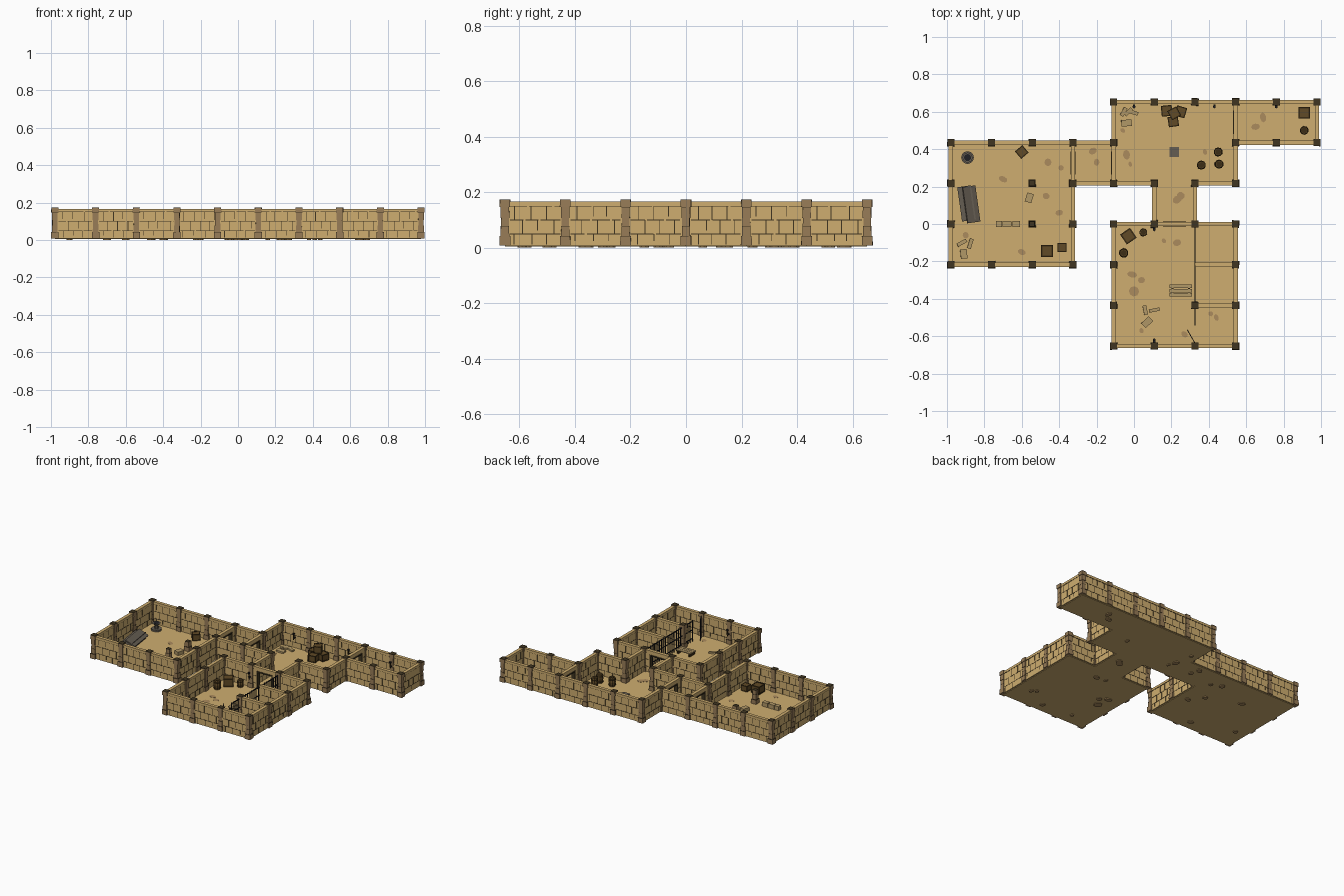
import bpy, bmesh, math, random
from mathutils import Matrix, Vector

if "Cube" in bpy.data.objects:
    bpy.data.objects.remove(bpy.data.objects["Cube"])

random.seed(4)
S = 0.2175            # grid cell
F = 0.012             # floor level
H = 0.165             # wall top


def P(i, j):
    return Vector((-0.979 + S * i, -0.6525 + S * j, 0))


class Part:
    """Collects boxes and cylinders into one named object."""
    def __init__(self, name, col):
        self.name, self.col, self.bm = name, col, bmesh.new()

    def box(self, x, y, z0, w, d, h, rz=0, ry=0, taper=1):
        m = (Matrix.Translation((x, y, z0 + h / 2)) @ Matrix.Rotation(rz, 4, 'Z')
             @ Matrix.Rotation(ry, 4, 'Y'))
        vs = bmesh.ops.create_cube(self.bm, size=1)['verts']
        for v in vs:
            t = taper if v.co.z > 0 else 1
            v.co = m @ Vector((v.co.x * w * t, v.co.y * d * t, v.co.z * h))

    def cyl(self, x, y, z0, r1, r2, h, n=10, rz=0, sy=1):
        m = (Matrix.Translation((x, y, z0 + h / 2)) @ Matrix.Rotation(rz, 4, 'Z')
             @ Matrix.Diagonal((1, sy, 1, 1)))
        bmesh.ops.create_cone(self.bm, cap_ends=True, segments=n, radius1=r1,
                              radius2=r2, depth=h, matrix=m)

    def done(self):
        me = bpy.data.meshes.new(self.name)
        self.bm.to_mesh(me)
        mat = bpy.data.materials.new(self.name)
        mat.diffuse_color = (*self.col, 1)
        mat.use_nodes = True
        mat.node_tree.nodes["Principled BSDF"].inputs["Base Color"].default_value = mat.diffuse_color
        me.materials.append(mat)
        bpy.context.collection.objects.link(bpy.data.objects.new(self.name, me))


TAN, DARK, BROWN = (.62, .42, .16), (.05, .035, .015), (.12, .07, .02)
floor = Part("floor", (.62, .42, .16))
stain = Part("floor_stones", (.41, .26, .11))
wall = Part("walls", TAN)
mortar = Part("wall_joints", DARK)
pillar = Part("pillars", (.31, .2, .095))
seam = Part("pillar_seams", DARK)
frame = Part("door_frames", DARK)
iron = Part("iron_bars", (.015, .015, .018))
wood = Part("crates_and_barrels", BROWN)
trim = Part("crate_trim_and_hoops", (.045, .027, .008))
rubble = Part("rubble_blocks", (.45, .32, .14))
grey = Part("tomb_and_basin", (.13, .11, .085))
parts = [floor, stain, wall, mortar, pillar, seam, frame, iron, wood, trim, rubble, grey]

# floors
for a, b, c, d in [(0, 2, 3, 5), (3, 4, 4, 5), (4, 4, 7, 6), (7, 5, 9, 6), (5, 3, 6, 4), (4, 0, 7, 3)]:
    p, q = P(a, b), P(c, d)
    m = (p + q) / 2
    floor.box(m.x, m.y, 0.005, q.x - p.x, q.y - p.y, F - 0.005)


# masonry panel between two neighbouring grid points
def along(p, q):
    d = q - p
    rz = math.atan2(d.y, d.x)
    return lambda part, t, w, z0, z1, th: part.box(
        *(p + d.normalized() * t).xy, z0, w, th, z1 - z0, rz)


def panel(p, q):
    put = along(p, q)
    put(wall, S / 2, S, 0.008, H, 0.018)
    put(wall, S / 2, S, 0.151, H + 0.002, 0.023)
    rows = (0.012, 0.05, 0.1, 0.15)
    for z in rows[1:]:
        t = 0.018
        while t < S - 0.02:
            w = min(random.uniform(0.04, 0.09), S - 0.018 - t)
            put(mortar, t + w / 2, w, z - 0.0015, z + 0.0015, 0.0205)
            t += w + random.choice((0, 0.008))
    for k in range(3):
        for n in range(3):
            t = 0.04 + n * 0.055 + (k % 2) * 0.027 + random.uniform(-.008, .008)
            if t < S - 0.025:
                lo = rows[k] + (0.012 if random.random() < .3 else 0)
                put(mortar, t, 0.003, lo, rows[k + 1], 0.0205)


posts = set()
runs = [(0, 2, 3, 2), (0, 2, 0, 5), (0, 5, 4, 5), (3, 2, 3, 4), (3, 4, 5, 4), (4, 5, 4, 6),
        (4, 6, 9, 6), (9, 5, 9, 6), (7, 5, 9, 5), (7, 4, 7, 5), (6, 4, 7, 4), (5, 3, 5, 4),
        (6, 3, 6, 4), (4, 3, 5, 3), (6, 3, 7, 3), (4, 0, 4, 3), (4, 0, 7, 0), (7, 0, 7, 3),
        (6, 1, 7, 1), (6, 2, 7, 2)]
for a, b, c, d in runs:
    n = max(c - a, d - b)
    u, v = (c - a) // n, (d - b) // n
    for k in range(n + 1):
        posts.add((a + u * k, b + v * k))
        if k < n:
            panel(P(a + u * k, b + v * k), P(a + u * k + u, b + v * k + v))

# doorways
for a, b, c, d in [(3, 4, 3, 5), (4, 4, 4, 5), (7, 5, 7, 6), (5, 3, 6, 3)]:
    put = along(P(a, b), P(c, d))
    for t in (0.024, S - 0.024):
        put(wall, t, 0.048, 0.008, H, 0.018)
        put(mortar, t, 0.03, 0.0485, 0.0515, 0.0205)
        put(mortar, t, 0.03, 0.0985, 0.1015, 0.0205)
    put(wall, S / 2, S, 0.135, H, 0.018)
    put(wall, S / 2, S, 0.151, H + 0.002, 0.023)
    for t in (0.051, S - 0.051):
        put(frame, t, 0.008, F, 0.137, 0.026)
    put(frame, S / 2, S - 0.094, 0.13, 0.138, 0.026)

# stacked-stone pillars
stack = ((.008, .034, .039), (.042, .036, .031), (.078, .03, .028), (.108, .038, .031), (.146, .027, .038))


def column(x, y, n):
    for z, h, w in stack[:n]:
        k = w * random.uniform(.96, 1.04)
        pillar.box(x, y, z, min(k, .041), min(k, .041), h, random.uniform(-.04, .04), taper=.96)
        seam.box(x, y, z + h - .0015, w * .985, w * .985, .002)


for a, b in sorted(posts - {(6, 2)}):
    column(*P(a, b).xy, 5)
column(-.545, .2175, 2)
column(-.545, 0, 3)

# cell bars, with one gate ajar


def bars(p, direction, length):
    put = along(p, p + direction)
    for k in range(int(length / 0.024) + 1):
        put(iron, 0.006 + k * 0.024, 0.005, F, 0.16, 0.005)
    for z in (0.03, 0.09, 0.15):
        put(iron, length / 2, length, z, z + 0.006, 0.004)


up = Vector((0, 1, 0))
bars(P(6, 1), up, 2 * S)
bars(P(6, 0) + up * 0.11, up, S - 0.11)
bars(P(6, 0) + up * 0.015, Vector((-.5, .87, 0)), 0.085)


# props
def crate(x, y, s, r=0, z=F, h=None):
    h = h or s * .85
    wood.box(x, y, z, s * .94, s * .94, h * .97, r)
    for k in (-1, 1):
        dx, dy = math.cos(r) * k * s * .44, math.sin(r) * k * s * .44
        for zz in (0, h * .86):
            trim.box(x + dx, y + dy, z + zz, s * .12, s, h * .14, r)
            trim.box(x - dy, y + dx, z + zz, s, s * .12, h * .14, r)
        for q in (-1, 1):
            trim.box(x + dx - q * k * dy, y + dy + q * k * dx, z, s * .12, s * .12, h, r)


def barrel(x, y, r=.025, h=.062):
    wood.cyl(x, y, F, r * .8, r * .98, h / 2)
    wood.cyl(x, y, F + h / 2, r * .98, r * .8, h / 2)
    for z in (.12, .72):
        trim.cyl(x, y, F + h * z, r * .97, r * .97, h * .12)
    trim.cyl(x, y, F + h, r * .62, r * .62, .001)


for c in [(-.465, -.145, .064), (-.385, -.125, .048), (.175, .605, .058, .1), (.25, .6, .056, -.3),
          (.21, .548, .055, .15), (.91, .595, .06), (-.03, -.065, .064, .6), (-.6, .385, .052, .7)]:
    crate(*c)
crate(.215, .592, .055, .5, F + .05)
for b in [(.36, .315), (.45, .385), (.455, .32), (.91, .5, .024), (.05, -.045, .022, .05), (-.055, -.155, .026)]:
    barrel(*b)

# stone tomb with its lid slid off
grey.box(-.895, .11, F, .075, .185, .045, .14)
grey.box(-.87, .105, .05, .075, .195, .009, .14, .45)
# basin
grey.cyl(-.89, .355, F, .034, .034, .012, 12)
grey.cyl(-.89, .355, F, .014, .012, .04, 8)
grey.cyl(-.89, .355, .05, .016, .027, .012, 12)
iron.cyl(-.89, .355, .062, .019, .019, .001, 12)
# floor hatch
grey.box(.215, .385, F, .052, .052, .006)

# fallen column and scattered blocks
for x, w in ((-.722, .03), (-.68, .045), (-.63, .04)):
    rubble.box(x, 0, F, w, .03, .029)
    seam.box(x + w / 2, 0, F, .003, .028, .028)
rubble.box(-.56, .14, F, .036, .05, .025, -.3)
for x, y, w, d, r in [(-.92, -.1, .055, .02, .5), (-.875, -.105, .02, .055, -.3), (-.91, -.16, .035, .05, .1),
                      (-.055, .6, .02, .05, -.5), (-.03, .6, .018, .05, -.8), (0, .595, .045, .02, -.3),
                      (-.04, .54, .055, .035, .05), (.06, -.46, .02, .05, .2), (.11, -.46, .055, .018, .2),
                      (.07, -.525, .035, .055, -.8)]:
    rubble.box(x, y, F, w, d, .012, r, .06)

# slatted bench
for k in range(3):
    rubble.box(.25, -.378 + k * .022, .034, .118, .019, .006)
for x in (.205, .295):
    trim.box(x, -.356, F, .01, .058, .022)

# wall torches
for x, y, s in [(0, .632, -1), (.43, .632, -1), (.76, .632, -1), (.108, -.625, 1), (.108, -.025, -1)]:
    iron.box(x, y, .085, .012, .016, .006)
    trim.cyl(x, y + s * .006, .075, .003, .005, .04, 6)
    iron.cyl(x, y + s * .006, .112, .006, .008, .01, 6)

# worn floor stones, proud of the floor on both sides
spots = [(-.46, .33), (-.39, .3), (-.6, -.15), (-.9, -.06), (-.4, .06), (-.7, .24), (-.47, .15), (-.22, .39),
         (-.2, .33), (-.06, .5), (.38, .385), (-.02, .32), (-.04, .37), (.69, .57), (.65, .52), (.25, .15),
         (.23, .13), (.16, -.09), (.23, -.1), (.04, -.3), (0, -.36), (.04, -.57), (.27, -.59), (.41, -.48),
         (.44, -.5), (-.01, -.27)]
for x, y in spots:
    r = random.uniform(.013, .028)
    stain.cyl(x, y, 0, r, r, F + .001, 8, random.uniform(0, 3), random.uniform(.6, 1))

for p in parts:
    p.done()
